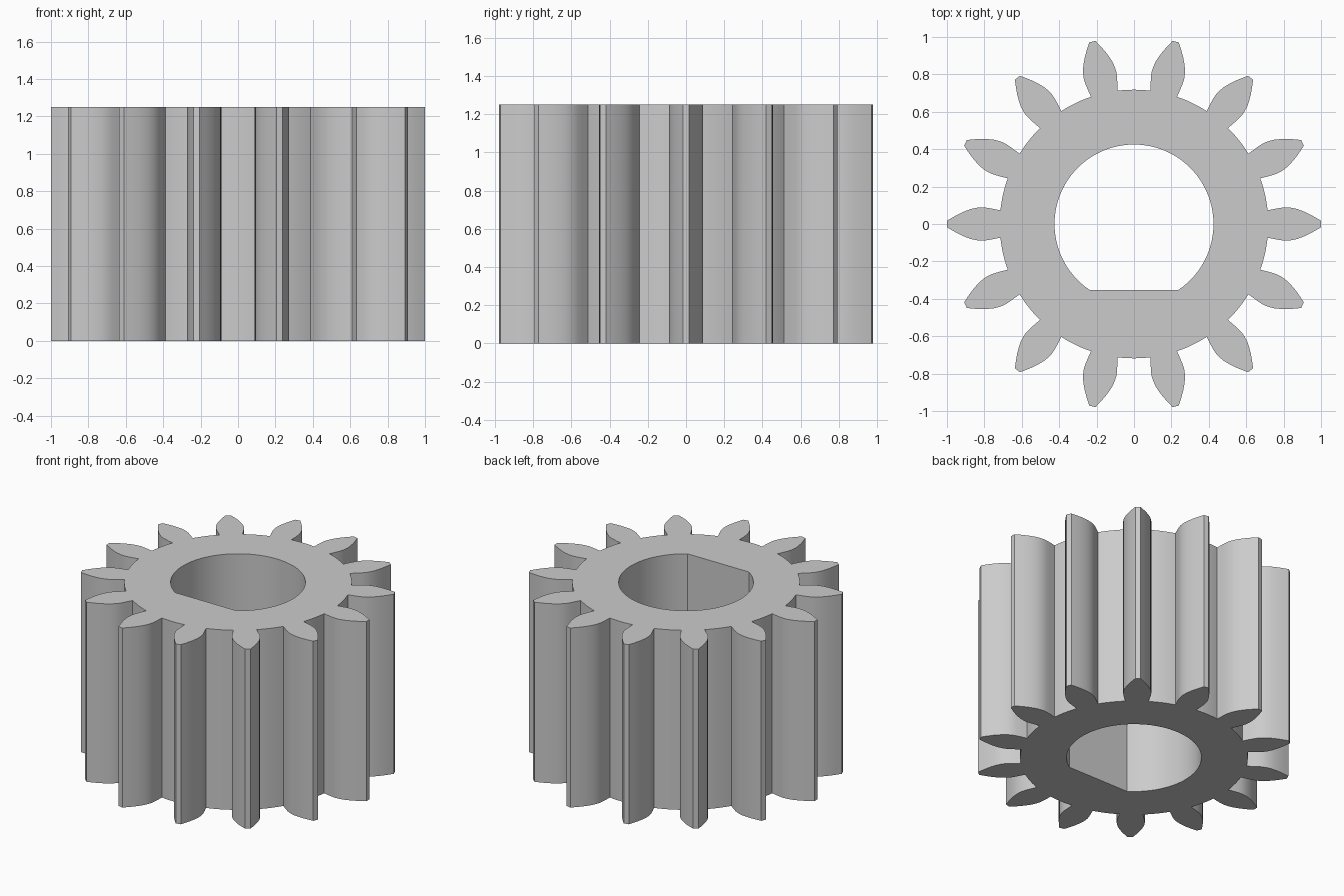
import bpy, bmesh, math
from mathutils import Matrix, Vector

default = bpy.data.objects.get("Cube")
if default:
    bpy.data.objects.remove(default, do_unlink=True)

TEETH = 14
HEIGHT = 1.25
ROOT_RADIUS = 0.718
BORE_RADIUS = 0.425
FLAT_Y = -0.353

# One flank from root to tip: distance along the tooth, half width
FLANK = [(0.714, 0.073), (0.76, 0.082), (0.79, 0.087), (0.815, 0.089),
         (0.84, 0.087), (0.87, 0.081), (0.90, 0.070), (0.93, 0.057),
         (0.965, 0.038), (1.0, 0.017)]


def gear_outline():
    """Teeth joined by short root arcs, counter-clockwise."""
    pitch = math.tau / TEETH
    root_angle = math.atan2(FLANK[0][1], FLANK[0][0])
    tooth = [Vector((r, -w)) for r, w in FLANK]
    tooth += [Vector((r, w)) for r, w in reversed(FLANK)]
    gap = pitch - 2 * root_angle
    for i in range(1, 6):
        a = root_angle + gap * i / 6
        tooth.append(Vector((math.cos(a), math.sin(a))) * ROOT_RADIUS)
    return [Matrix.Rotation(k * pitch, 2) @ p for k in range(TEETH) for p in tooth]


def bore_outline(steps=72):
    """Round hole with one flat side towards the front."""
    start = math.asin(FLAT_Y / BORE_RADIUS)
    sweep = math.pi - 2 * start
    angles = [start + sweep * i / steps for i in range(steps + 1)]
    return [Vector((math.cos(a), math.sin(a))) * BORE_RADIUS for a in angles]


def add_loop(bm, points):
    verts = [bm.verts.new((p.x, p.y, 0)) for p in points]
    return [bm.edges.new((v, verts[(i + 1) % len(verts)])) for i, v in enumerate(verts)]


# Fill the profile between both outlines and raise it into a solid
bm = bmesh.new()
edges = add_loop(bm, gear_outline()) + add_loop(bm, bore_outline())
bmesh.ops.triangle_fill(bm, edges=edges, use_beauty=True, use_dissolve=False)
raised = bmesh.ops.extrude_face_region(bm, geom=bm.faces[:], use_keep_orig=True)
top = [g for g in raised["geom"] if isinstance(g, bmesh.types.BMVert)]
bmesh.ops.translate(bm, verts=top, vec=(0, 0, HEIGHT))
bmesh.ops.recalc_face_normals(bm, faces=bm.faces[:])

mesh = bpy.data.meshes.new("pinion_gear")
bm.to_mesh(mesh)
bm.free()
gear = bpy.data.objects.new("pinion_gear", mesh)
bpy.context.collection.objects.link(gear)

# Plain grey metal
grey = bpy.data.materials.new("plain_grey")
grey.use_nodes = True
colour = (0.6, 0.6, 0.6, 1)
grey.diffuse_color = colour
grey.node_tree.nodes["Principled BSDF"].inputs["Base Color"].default_value = colour
mesh.materials.append(grey)

# Smooth flanks and bore, crisp rims and corners
bpy.ops.object.select_all(action="DESELECT")
gear.select_set(True)
bpy.context.view_layer.objects.active = gear
bpy.ops.object.shade_smooth_by_angle(angle=math.radians(30))
